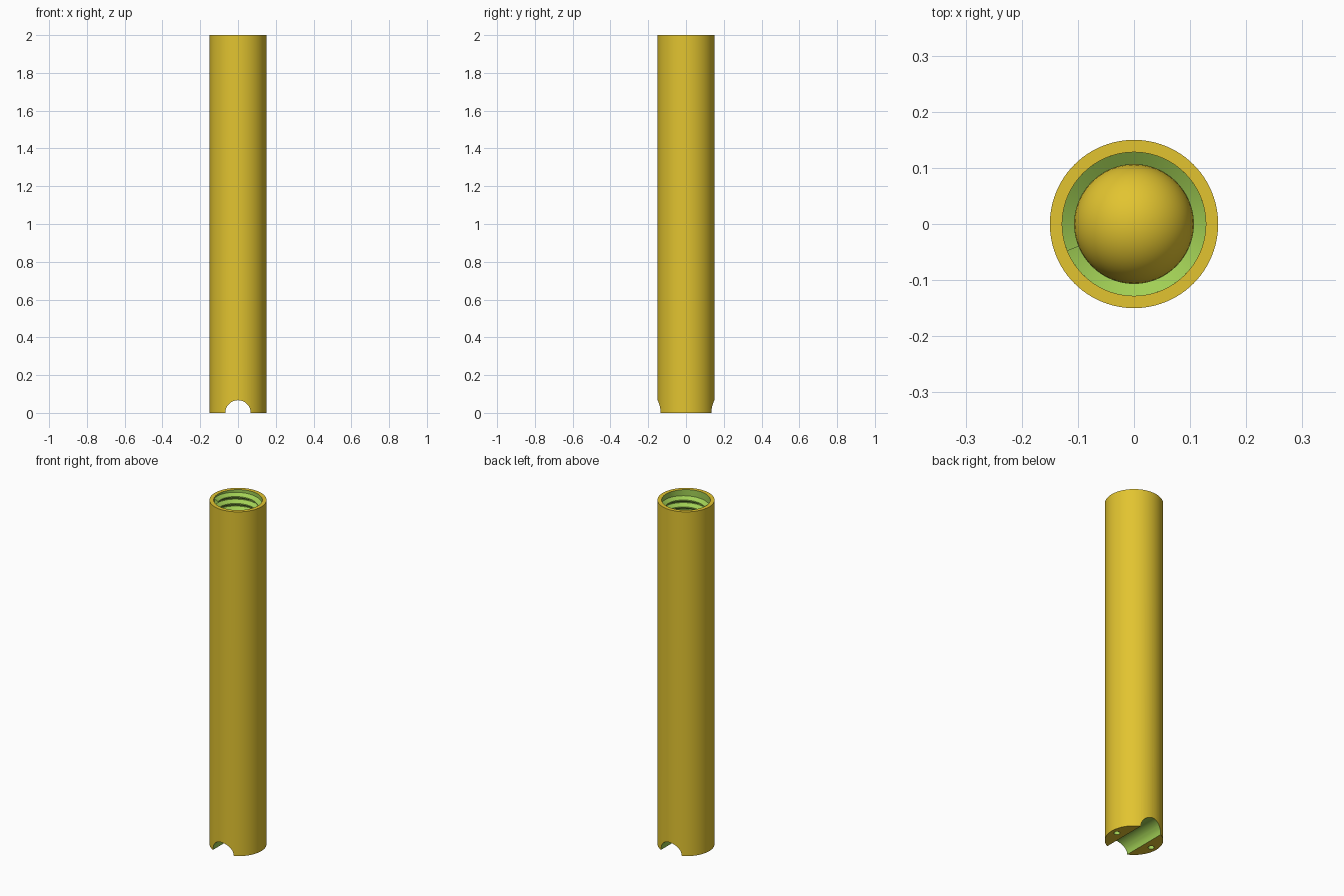
import bpy, bmesh, math
from mathutils import Matrix

if "Cube" in bpy.data.objects:
    bpy.data.objects.remove(bpy.data.objects["Cube"])

R, H = 0.15, 2.0                 # outer radius and height
ROOT, CREST, PITCH = 0.128, 0.106, 0.04
FLOOR, SEG = 1.5, 96             # bore floor height, sides


def srgb(r, g, b):
    lin = [c / 255 / 12.92 if c < 10 else ((c / 255 + 0.055) / 1.055) ** 2.4 for c in (r, g, b)]
    return (*lin, 1)


yellow = bpy.data.materials.new("yellow")
yellow.diffuse_color = srgb(226, 196, 48)
yellow.use_nodes = True
yellow.node_tree.nodes["Principled BSDF"].inputs["Base Color"].default_value = yellow.diffuse_color
green = bpy.data.materials.new("green")
green.diffuse_color = srgb(161, 207, 85)
green.use_nodes = True
green.node_tree.nodes["Principled BSDF"].inputs["Base Color"].default_value = green.diffuse_color


def make_object(name, bm):
    mesh = bpy.data.meshes.new(name)
    bm.to_mesh(mesh)
    bm.free()
    mesh.materials.append(yellow)
    mesh.materials.append(green)
    obj = bpy.data.objects.new(name, mesh)
    bpy.context.collection.objects.link(obj)
    return obj


def smooth(obj):
    bpy.ops.object.select_all(action='DESELECT')
    obj.select_set(True)
    bpy.context.view_layer.objects.active = obj
    bpy.ops.object.shade_smooth_by_angle(angle=math.radians(30))


def lathe(name, profile):
    """Revolve (radius, z, material) points; material belongs to the band after the point."""
    bm = bmesh.new()
    rings = []
    for r, z, _ in profile:
        if r == 0:
            rings.append([bm.verts.new((0, 0, z))] * SEG)
        else:
            rings.append([bm.verts.new((r * math.cos(math.tau * i / SEG),
                                        r * math.sin(math.tau * i / SEG), z)) for i in range(SEG)])
    for a, b, p in zip(rings, rings[1:], profile):
        for i in range(SEG):
            j = (i + 1) % SEG
            corners = list(dict.fromkeys((a[i], a[j], b[j], b[i])))
            bm.faces.new(corners).material_index = p[2]
    bmesh.ops.recalc_face_normals(bm, faces=bm.faces)
    return make_object(name, bm)


def cutter(name, radius, depth, matrix):
    bm = bmesh.new()
    bmesh.ops.create_cone(bm, cap_ends=True, segments=48, radius1=radius, radius2=radius,
                          depth=depth, matrix=matrix)
    for f in bm.faces:
        f.material_index = 1
    obj = make_object(name, bm)
    obj.hide_render = True
    return obj


# Tube with an open bore and a domed bore floor
profile = [(0, 0, 0), (R, 0, 0), (R, H, 0), (ROOT, H, 1), (ROOT, FLOOR, 1)]
for k in range(16):
    a = math.pi / 2 * k / 16
    profile.append((CREST * math.cos(a), FLOOR + CREST * math.sin(a), 0))
profile.append((0, FLOOR + CREST, 0))
tube = lathe("tube", profile)

# Round saddle groove across the foot, and two pin holes beside it
cutters = [cutter("groove_cutter", 0.067, 0.5, Matrix.Rotation(math.pi / 2, 4, 'X'))]
for side in (-1, 1):
    cutters.append(cutter("pin_hole_cutter", 0.016, 0.24, Matrix.Translation((side * 0.115, 0, 0))))
for c in cutters:
    mod = tube.modifiers.new(c.name, 'BOOLEAN')
    mod.operation = 'DIFFERENCE'
    mod.solver = 'EXACT'
    mod.object = c
bpy.context.view_layer.update()
graph = bpy.context.evaluated_depsgraph_get()
cut_mesh = bpy.data.meshes.new_from_object(tube.evaluated_get(graph))
tube.modifiers.clear()
tube.data = cut_mesh
for c in cutters:
    bpy.data.objects.remove(c)
smooth(tube)

# Helical thread ridge inside the bore, with a blunt end near the rim
TURNS = 11
END = math.radians(202)
section = [(ROOT, 0.06), (CREST, 0.42), (CREST, 0.58), (ROOT, 0.94)]
bm = bmesh.new()
rows = []
steps = TURNS * SEG
for i in range(steps + 1):
    t = END + math.tau * (i - steps) / SEG
    z = 1.995 - PITCH + PITCH * (i - steps) / SEG
    rows.append([bm.verts.new((r * math.cos(t), r * math.sin(t), z + PITCH * h)) for r, h in section])
for a, b in zip(rows, rows[1:]):
    for k in range(3):
        bm.faces.new((a[k], a[k + 1], b[k + 1], b[k]))
bm.faces.new(rows[-1])
bm.faces.new(rows[0][::-1])
for f in bm.faces:
    f.material_index = 1
smooth(make_object("thread_ridge", bm))
